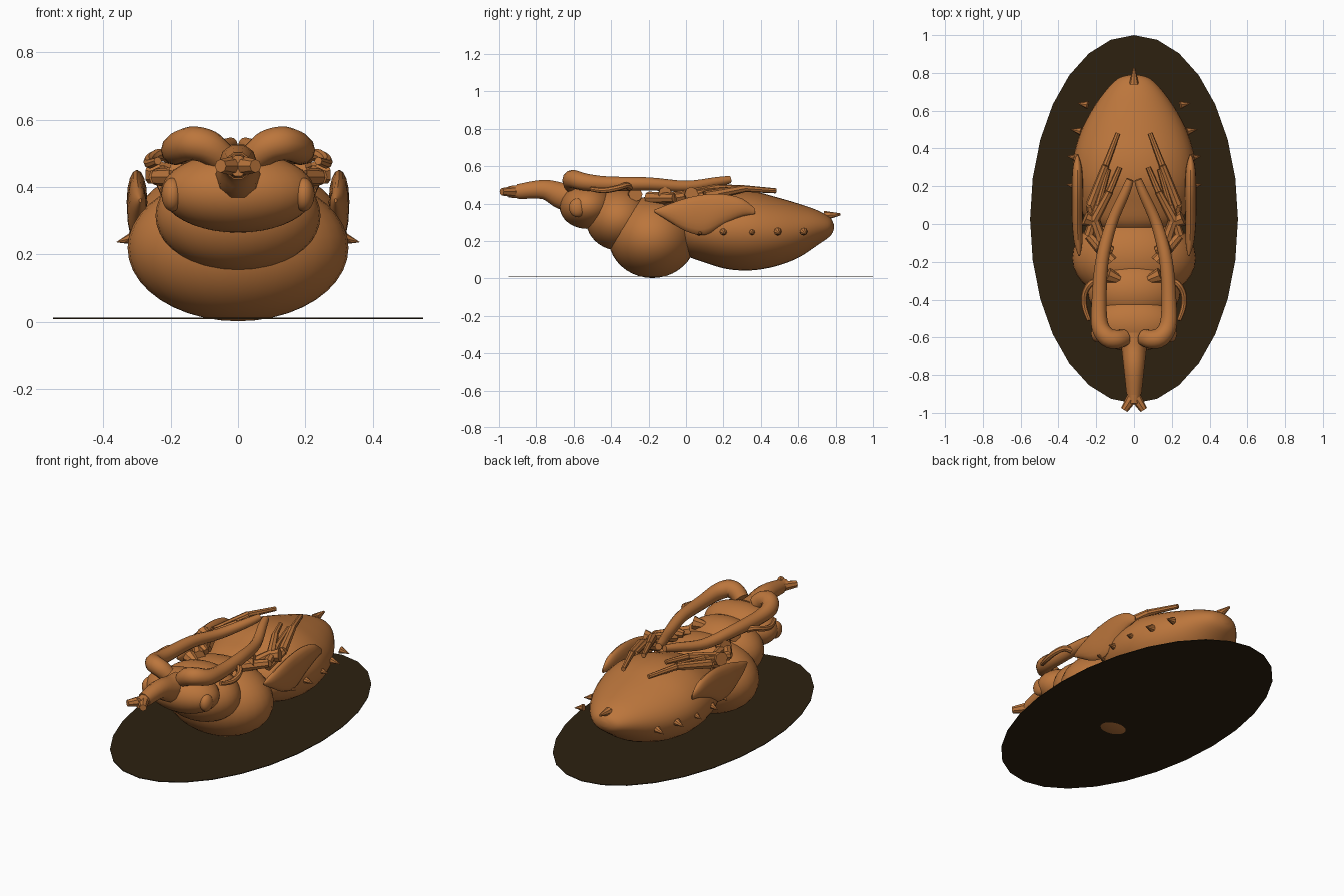
import bpy, bmesh, math
from mathutils import Vector

if "Cube" in bpy.data.objects:
    bpy.data.objects.remove(bpy.data.objects["Cube"])


def material(name, rgb):
    m = bpy.data.materials.new(name)
    m.use_nodes = True
    m.diffuse_color = (*rgb, 1)
    m.node_tree.nodes["Principled BSDF"].inputs["Base Color"].default_value = (*rgb, 1)
    return m


SHELL = material("amber brown", (0.5, 0.18, 0.045))
GROUND = material("dark soil", (0.026, 0.015, 0.005))


def finish(name, bm, mat, smooth=True):
    bmesh.ops.recalc_face_normals(bm, faces=bm.faces)
    mesh = bpy.data.meshes.new(name)
    bm.to_mesh(mesh)
    bm.free()
    mesh.materials.append(mat)
    ob = bpy.data.objects.new(name, mesh)
    bpy.context.collection.objects.link(ob)
    if smooth:
        bpy.ops.object.select_all(action='DESELECT')
        ob.select_set(True)
        bpy.context.view_layer.objects.active = ob
        bpy.ops.object.shade_smooth_by_angle(angle=math.radians(40))
    return ob


def spline(rows, steps):
    """Catmull-Rom through rows of any width."""
    rows = [Vector(r) for r in rows]
    out = []
    for i in range(len(rows) - 1):
        a, b, c, d = rows[max(i - 1, 0)], rows[i], rows[i + 1], rows[min(i + 2, len(rows) - 1)]
        for k in range(steps):
            t = k / steps
            out.append(0.5 * (2 * b + (c - a) * t + (2 * a - 5 * b + 4 * c - d) * t * t
                              + (3 * b - a - 3 * c + d) * t ** 3))
    return out + [rows[-1]]


def skin(name, rows, sides=12, steps=4, flat_rings=False):
    """Loft elliptical rings along rows of (x, y, z, side radius, up radius)."""
    rows = spline(rows, steps)
    bm = bmesh.new()
    rings = []
    for i, r in enumerate(rows):
        tangent = (rows[min(i + 1, len(rows) - 1)] - rows[max(i - 1, 0)])
        tangent = Vector((0, 1, 0)) if flat_rings else Vector(tangent[:3]).normalized()
        side = tangent.cross(Vector((0, 0, 1))).normalized()
        up = side.cross(tangent)
        ring = []
        for k in range(sides):
            a = math.tau * k / sides
            ring.append(bm.verts.new(Vector(r[:3]) + side * math.cos(a) * max(r[3], .001)
                                     + up * math.sin(a) * max(r[4], .001)))
        rings.append(ring)
    for a, b in zip(rings, rings[1:]):
        for k in range(sides):
            n = (k + 1) % sides
            bm.faces.new((a[k], a[n], b[n], b[k]))
    bm.faces.new(rings[0])
    bm.faces.new(rings[-1])
    return finish(name, bm, SHELL)


def ball(name, centre, radii):
    bm = bmesh.new()
    bmesh.ops.create_uvsphere(bm, u_segments=32, v_segments=20, radius=1)
    bmesh.ops.scale(bm, vec=radii, verts=bm.verts)
    bmesh.ops.translate(bm, vec=centre, verts=bm.verts)
    return finish(name, bm, SHELL)


def spike(name, base, tip, radius, end=0.0):
    skin(name, [(*base, radius, radius), (*tip, end, end)], sides=8, steps=1)


# Ground disc
bm = bmesh.new()
bmesh.ops.create_circle(bm, cap_ends=True, segments=28, radius=1)
bmesh.ops.scale(bm, vec=(0.55, 0.975, 1), verts=bm.verts)
bmesh.ops.translate(bm, vec=(0, 0.025, 0.009), verts=bm.verts)
top = bmesh.ops.extrude_face_region(bm, geom=bm.faces[:])["geom"]
bmesh.ops.translate(bm, vec=(0, 0, 0.004), verts=[v for v in top if isinstance(v, bmesh.types.BMVert)])
finish("ground_disc", bm, GROUND, smooth=False)

# Body segments
ball("thorax", (0, -0.18, 0.22), (0.328, 0.235, 0.218))
ball("neck_segment", (0, -0.36, 0.315), (0.245, 0.175, 0.165))
ball("head", (0, -0.53, 0.385), (0.228, 0.145, 0.12))
skin("abdomen", [(0, -0.06, 0.26, 0.1, 0.06), (0, 0, 0.26, 0.23, 0.135),
                 (0, 0.1, 0.26, 0.29, 0.175), (0, 0.22, 0.26, 0.32, 0.21),
                 (0, 0.35, 0.255, 0.32, 0.212), (0, 0.48, 0.25, 0.285, 0.185),
                 (0, 0.6, 0.255, 0.225, 0.145), (0, 0.7, 0.27, 0.155, 0.095),
                 (0, 0.77, 0.275, 0.085, 0.05), (0, 0.79, 0.275, 0.02, 0.015)],
     sides=36, flat_rings=True)

# Snout with forked tip
skin("snout", [(0, -0.58, 0.43, 0.07, 0.08), (0, -0.66, 0.44, 0.066, 0.075),
               (0, -0.76, 0.475, 0.055, 0.055), (0, -0.9, 0.463, 0.04, 0.042)], sides=10)
skin("snout_tip", [(0, -0.89, 0.463, 0.04, 0.038), (0, -0.95, 0.463, 0.028, 0.032)], 10, 1)
spike("tail_spike", (0, 0.74, 0.335), (0, 0.825, 0.342), 0.026, 0.006)

for s, label in ((1, "left"), (-1, "right")):
    spike(label + "_snout_fork", (s * 0.01, -0.92, 0.463), (s * 0.052, -0.985, 0.463), 0.03, 0.02)
    ball(label + "_eye", (s * 0.195, -0.58, 0.378), (0.032, 0.045, 0.05))

    # Antenna arching from the brow and sweeping back
    skin(label + "_antenna",
         [(s * x, y, z, r, r) for x, y, z, r in (
             (0.05, -0.60, 0.49, 0.045), (0.09, -0.61, 0.52, 0.05), (0.14, -0.6, 0.53, 0.05),
             (0.18, -0.54, 0.515, 0.046), (0.185, -0.42, 0.505, 0.04),
             (0.17, -0.2, 0.505, 0.035), (0.12, 0.0, 0.492, 0.03),
             (0.05, 0.16, 0.515, 0.026), (0.02, 0.235, 0.528, 0.02))])

    # Slim curled feeler beside the head
    skin(label + "_feeler",
         [(s * x, y, z, r, r) for x, y, z, r in (
             (0.2, -0.3, 0.485, 0.017), (0.235, -0.32, 0.497, 0.017), (0.262, -0.37, 0.482, 0.016),
             (0.262, -0.44, 0.47, 0.015), (0.238, -0.51, 0.478, 0.012))], sides=8)

    # Wing pad
    skin(label + "_wing_pad",
         [(s * x, y, z, t, h) for x, y, z, t, h in (
             (0.29, -0.17, 0.36, 0.004, 0.006), (0.295, -0.1, 0.352, 0.022, 0.042),
             (0.3, 0.0, 0.34, 0.028, 0.088), (0.3, 0.1, 0.34, 0.03, 0.108),
             (0.3, 0.2, 0.367, 0.03, 0.083), (0.3, 0.3, 0.378, 0.024, 0.048),
             (0.3, 0.37, 0.358, 0.004, 0.014))], sides=16, flat_rings=True)

    # Folded jointed legs: hip, thigh, shin and foot
    for n, joints in enumerate((
            ((0.2, -0.02, 0.39), (0.23, 0.1, 0.44), (0.15, 0.31, 0.48), (0.085, 0.48, 0.468)),
            ((0.16, -0.12, 0.42), (0.21, 0.02, 0.45), (0.13, 0.17, 0.485), (0.075, 0.3, 0.485)),
            ((0.12, -0.2, 0.43), (0.24, -0.06, 0.43), (0.19, 0.1, 0.46), (0.135, 0.29, 0.48)))):
        pts = [Vector((s * x, y, z)) for x, y, z in joints]
        for part, a, b, r in zip(("thigh", "shin", "foot"), pts, pts[1:], (0.034, 0.027, 0.018)):
            spike(f"{label}_{part}_{n}", a, b, r, r * 0.75)
    for y, x in ((-0.3, 0.11), (-0.14, 0.16), (0.0, 0.23)):
        spike(f"{label}_hip", (s * (x - 0.045), y, 0.435), (s * (x + 0.03), y + 0.03, 0.45), 0.02, 0.04)

    # Row of side spikes
    for y, x in ((0.07, 0.28), (0.2, 0.305), (0.35, 0.3), (0.49, 0.28), (0.63, 0.245)):
        spike(label + "_side_spike", (s * x, y, 0.25), (s * (x + 0.055), y + 0.01, 0.237), 0.022)
